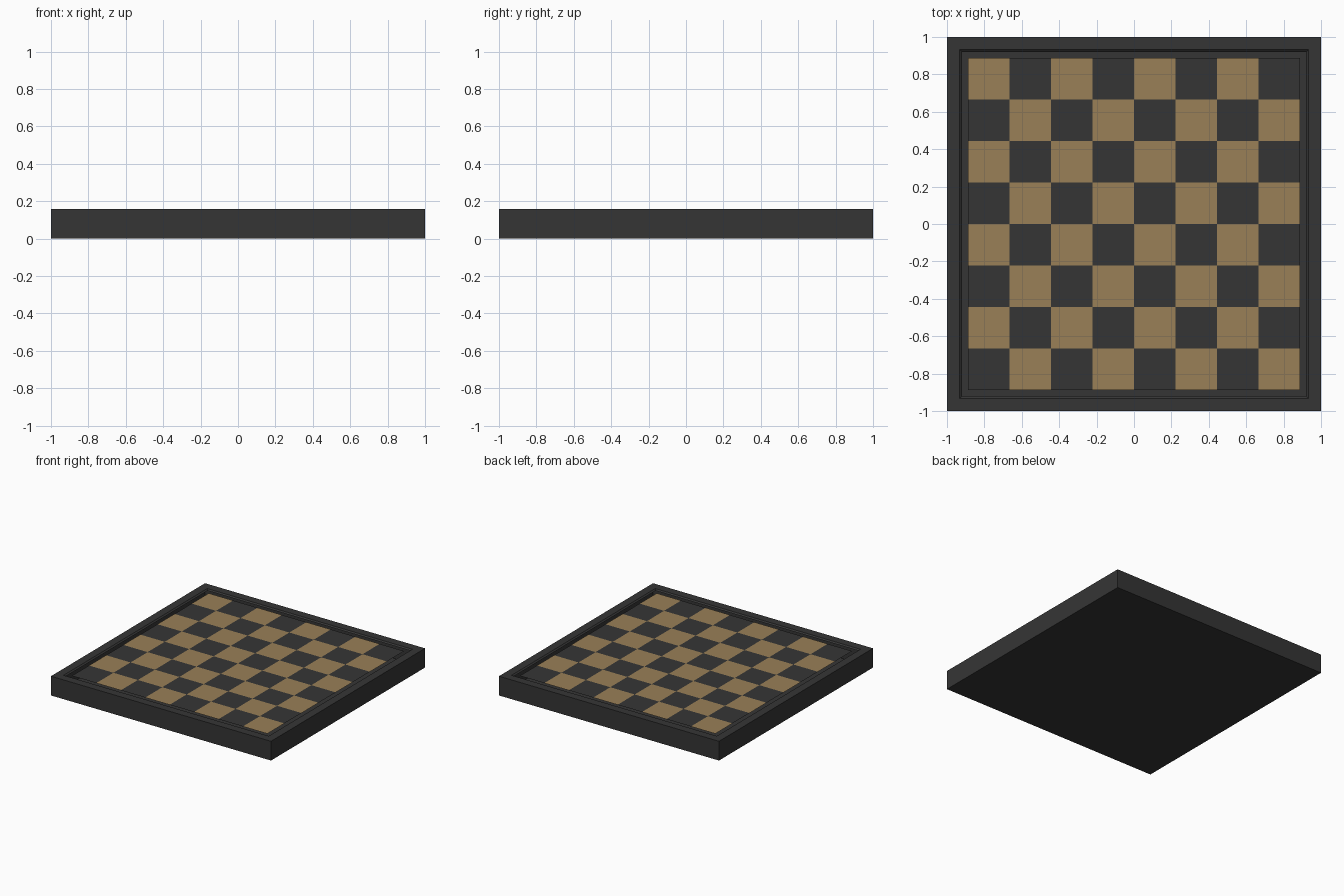
import bpy, bmesh

if "Cube" in bpy.data.objects:
    bpy.data.objects.remove(bpy.data.objects["Cube"])

def mat(name, col):
    m = bpy.data.materials.new(name)
    m.diffuse_color = (*col, 1)
    m.use_nodes = True
    m.node_tree.nodes["Principled BSDF"].inputs["Base Color"].default_value = m.diffuse_color
    return m

dark = mat("dark wood", (0.036, 0.036, 0.036))
light = mat("light wood", (0.32, 0.215, 0.095))

TOP, BED, HALF, N = 0.158, 0.148, 0.888, 8
RIM = 0.905

def make_object(name, bm, mats):
    me = bpy.data.meshes.new(name)
    bm.normal_update()
    bm.to_mesh(me)
    bm.free()
    for m in mats:
        me.materials.append(m)
    ob = bpy.data.objects.new(name, me)
    bpy.context.collection.objects.link(ob)
    return ob

# board frame: slab with a shallow recess in the top
bm = bmesh.new()
bmesh.ops.create_cube(bm, size=1)
for v in bm.verts:
    v.co = (v.co.x * 2, v.co.y * 2, (v.co.z + 0.5) * TOP)
top = max(bm.faces, key=lambda f: f.calc_center_median().z)
bmesh.ops.inset_region(bm, faces=[top], thickness=1 - RIM)
bmesh.ops.inset_region(bm, faces=[top], thickness=RIM - HALF)
for v in top.verts:
    v.co.z = BED
bmesh.ops.delete(bm, geom=[top], context='FACES')
make_object("board_frame", bm, [dark])

# playing field: 8 x 8 grid filling the recess, alternate faces coloured
bm = bmesh.new()
bmesh.ops.create_grid(bm, x_segments=N, y_segments=N, size=HALF)
for v in bm.verts:
    v.co.z = BED
step = 2 * HALF / N
for f in bm.faces:
    c = f.calc_center_median()
    i = int((c.x + HALF) / step)
    j = int((c.y + HALF) / step)
    f.material_index = (i + j) % 2
make_object("playing_squares", bm, [dark, light])
